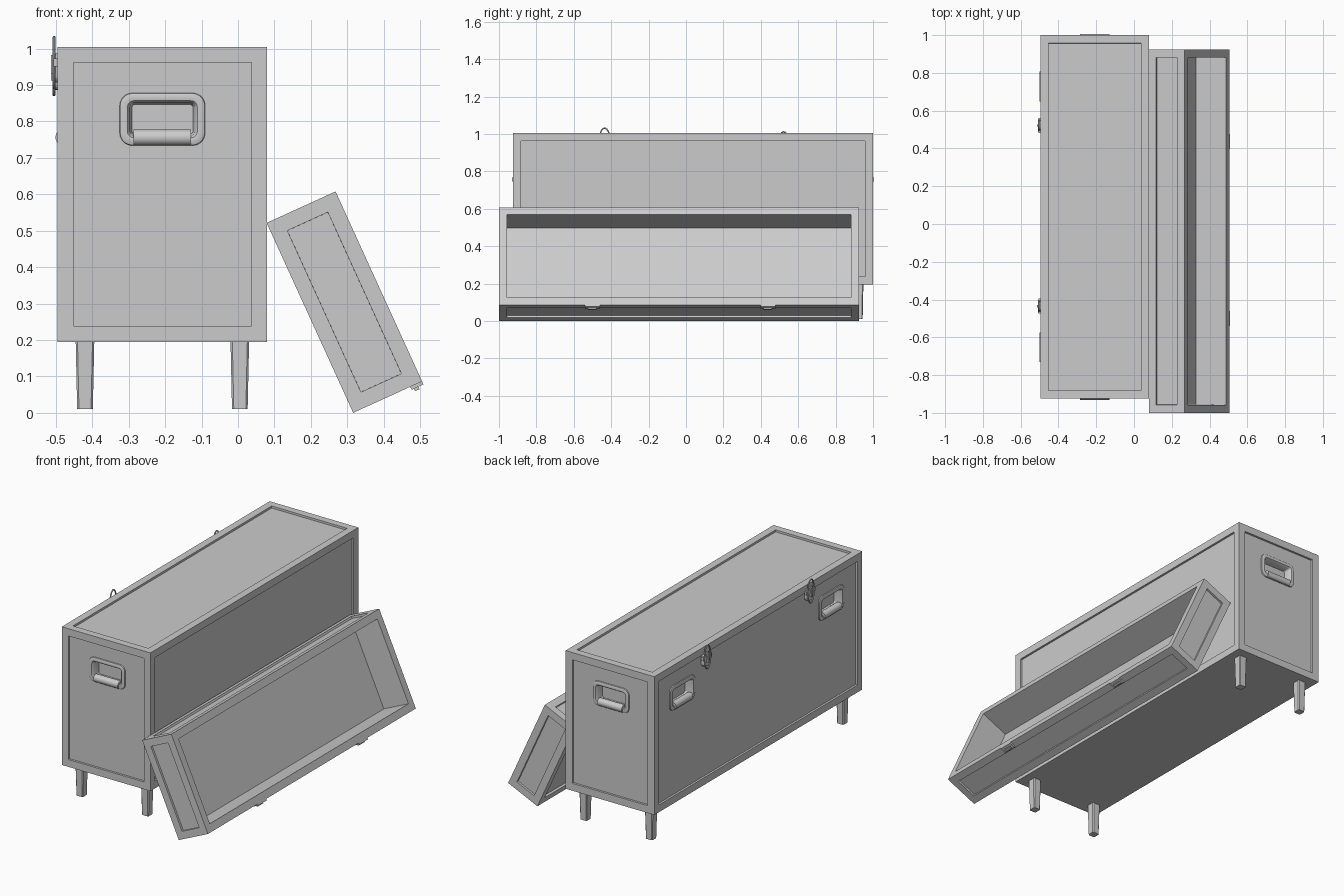
import bpy, bmesh
from math import pi, sin, cos, radians
from mathutils import Matrix, Vector

if "Cube" in bpy.data.objects:
    bpy.data.objects.remove(bpy.data.objects["Cube"])

T = 0.043      # frame border width
REC = 0.012    # panel recess
X0, X1, Y0, Y1, Z0, Z1 = -0.495, 0.08, -0.925, 1.0, 0.195, 1.005
CX, CY = (X0 + X1) / 2, (Y0 + Y1) / 2


def finish(bm, name, mat=Matrix(), smooth=False):
    bmesh.ops.recalc_face_normals(bm, faces=bm.faces)
    me = bpy.data.meshes.new(name)
    bm.to_mesh(me)
    bm.free()
    ob = bpy.data.objects.new(name, me)
    bpy.context.collection.objects.link(ob)
    ob.matrix_world = mat
    if smooth:
        bpy.ops.object.select_all(action='DESELECT')
        ob.select_set(True)
        bpy.context.view_layer.objects.active = ob
        bpy.ops.object.shade_smooth_by_angle(angle=radians(35))
    return ob


def add_box(bm, size, loc=(0, 0, 0), rot=Matrix()):
    m = Matrix.Translation(loc) @ rot @ Matrix.Diagonal((*size, 1))
    bmesh.ops.create_cube(bm, size=1, matrix=m)


def recess(bm, faces, depth):
    # framed panel: inset the border, then sink the panel
    bmesh.ops.inset_individual(bm, faces=faces, thickness=T, use_even_offset=True)
    bmesh.ops.inset_individual(bm, faces=faces, thickness=0.0003, depth=-depth)


def facing(bm, direction):
    bm.normal_update()
    return [f for f in bm.faces if f.normal.dot(Vector(direction)) > 0.99]


def loft(bm, loops):
    rings = [[bm.verts.new(p) for p in lp] for lp in loops]
    for a, b in zip(rings, rings[1:]):
        for i in range(len(a)):
            j = (i + 1) % len(a)
            bm.faces.new((a[i], a[j], b[j], b[i]))
    return rings


def rounded_rect(w, h, r, y, n=5):
    pts = []
    for q, (sx, sz) in enumerate([(1, 1), (-1, 1), (-1, -1), (1, -1)]):
        for k in range(n + 1):
            a = (q + k / n) * pi / 2
            pts.append((sx * (w / 2 - r) + r * cos(a), y, sz * (h / 2 - r) + r * sin(a)))
    return pts


# Chest body with recessed panels on every side but the bottom
bm = bmesh.new()
add_box(bm, (X1 - X0, Y1 - Y0, Z1 - Z0), (CX, CY, (Z0 + Z1) / 2))
recess(bm, [f for f in bm.faces if f.calc_center_median().z > Z0 + 0.01], REC)
body = finish(bm, "chest_body")

# Handle placements: one on each end, two on the back
HZ = 0.806
places = [((CX, Y0 + REC, HZ), 0), ((CX, Y1 - REC, HZ), pi),
          ((X0 + REC, CY + 0.69, HZ), -pi / 2), ((X0 + REC, CY - 0.69, HZ), -pi / 2)]

# Pockets cut into the body for the handle cups
bm = bmesh.new()
for loc, ang in places:
    add_box(bm, (0.2, 0.1, 0.11), loc, Matrix.Rotation(ang, 4, 'Z'))
cutter = finish(bm, "pocket_cutter")
cutter.hide_render = True
mod = body.modifiers.new("pockets", 'BOOLEAN')
mod.object, mod.operation, mod.solver = cutter, 'DIFFERENCE', 'EXACT'
bpy.context.view_layer.objects.active = body
bpy.ops.object.modifier_apply(modifier=mod.name)
bpy.data.objects.remove(cutter)

for i, (loc, ang) in enumerate(places):
    m = Matrix.Translation(loc) @ Matrix.Rotation(ang, 4, 'Z')
    # Rounded rim and cup
    bm = bmesh.new()
    rings = loft(bm, [rounded_rect(0.235, 0.145, 0.035, 0.001),
                      rounded_rect(0.232, 0.142, 0.034, -0.006),
                      rounded_rect(0.212, 0.122, 0.026, -0.010),
                      rounded_rect(0.192, 0.102, 0.018, -0.008),
                      rounded_rect(0.178, 0.09, 0.012, 0.0),
                      rounded_rect(0.168, 0.082, 0.010, 0.04)])
    bm.faces.new(rings[-1])
    bmesh.ops.recalc_face_normals(bm, faces=bm.faces)
    finish(bm, f"handle_cup_{i}", m, True)
    # Grip bar along the bottom of the cup
    bm = bmesh.new()
    bmesh.ops.create_cone(bm, cap_ends=True, segments=24, radius1=0.022, radius2=0.022, depth=0.158,
                          matrix=Matrix.Translation((0, 0.004, -0.05)) @ Matrix.Rotation(pi / 2, 4, 'Y'))
    finish(bm, f"handle_grip_{i}", m, True)

# Tapered, chamfered legs
for i, (x, y) in enumerate([(x, y) for x in (-0.42, 0.005) for y in (Y0 + 0.077, Y1 - 0.077)]):
    bm = bmesh.new()
    loops = []
    for z, h in ((0.01, 0.0215), (Z0, 0.0255)):
        loops.append([(px, pz, z) for px, _, pz in rounded_rect(2 * h, 2 * h, 0.005, 0, 1)])
    rings = loft(bm, loops)
    for r in rings:
        bm.faces.new(r)
    finish(bm, f"leg_{i}", Matrix.Translation((x, y, 0)))

# Latches on the back edge: plate, tongue, knob and oval bail
for i, (y, dz) in enumerate([(-0.435, 0), (0.522, -0.02)]):
    m = Matrix.Translation((X0, y, 0.962 + dz)) @ Matrix.Rotation(-pi / 2, 4, 'Z')
    bm = bmesh.new()
    loops = [rounded_rect(0.056, 0.08, 0.02, 0.012), rounded_rect(0.056, 0.08, 0.02, -0.006),
             rounded_rect(0.05, 0.074, 0.018, -0.009)]
    rings = loft(bm, [[(p[0], p[1], p[2] - 0.015) for p in lp] for lp in loops])
    bm.faces.new(rings[-1])
    add_box(bm, (0.08, 0.014, 0.022), (0, -0.004, 0))
    add_box(bm, (0.012, 0.014, 0.05), (0, -0.011, -0.005))
    finish(bm, f"latch_plate_{i}", m)
    bm = bmesh.new()
    tube = []
    for k in range(32):
        a = 2 * pi * k / 32
        tube.append([((0.029 + 0.004 * cos(b)) * cos(a), -0.01 + 0.004 * sin(b),
                      (0.069 + 0.004 * cos(b)) * sin(a)) for b in [pi * j / 4 for j in range(8)]])
    loft(bm, tube + [tube[0]])
    bmesh.ops.remove_doubles(bm, verts=bm.verts, dist=1e-6)
    finish(bm, f"latch_bail_{i}", m, True)

# Lid leaning against the chest, open side outwards
LID = Matrix.Translation((0.292, -0.0375, 0.304)) @ Matrix.Rotation(radians(-24.5), 4, 'Y')
bm = bmesh.new()
add_box(bm, (0.208, 1.925, 0.573))
opening = facing(bm, (1, 0, 0))
recess(bm, [f for f in bm.faces if f not in opening], REC)
recess(bm, opening, 0.175)
finish(bm, "lid", LID)

# Catches on the lower edge of the lid
for i, y in enumerate((-0.463, 0.475)):
    bm = bmesh.new()
    add_box(bm, (0.036, 0.08, 0.012), (0.086, y, -0.2895))
    add_box(bm, (0.014, 0.046, 0.012), (0.082, y, -0.297))
    finish(bm, f"lid_catch_{i}", LID)
